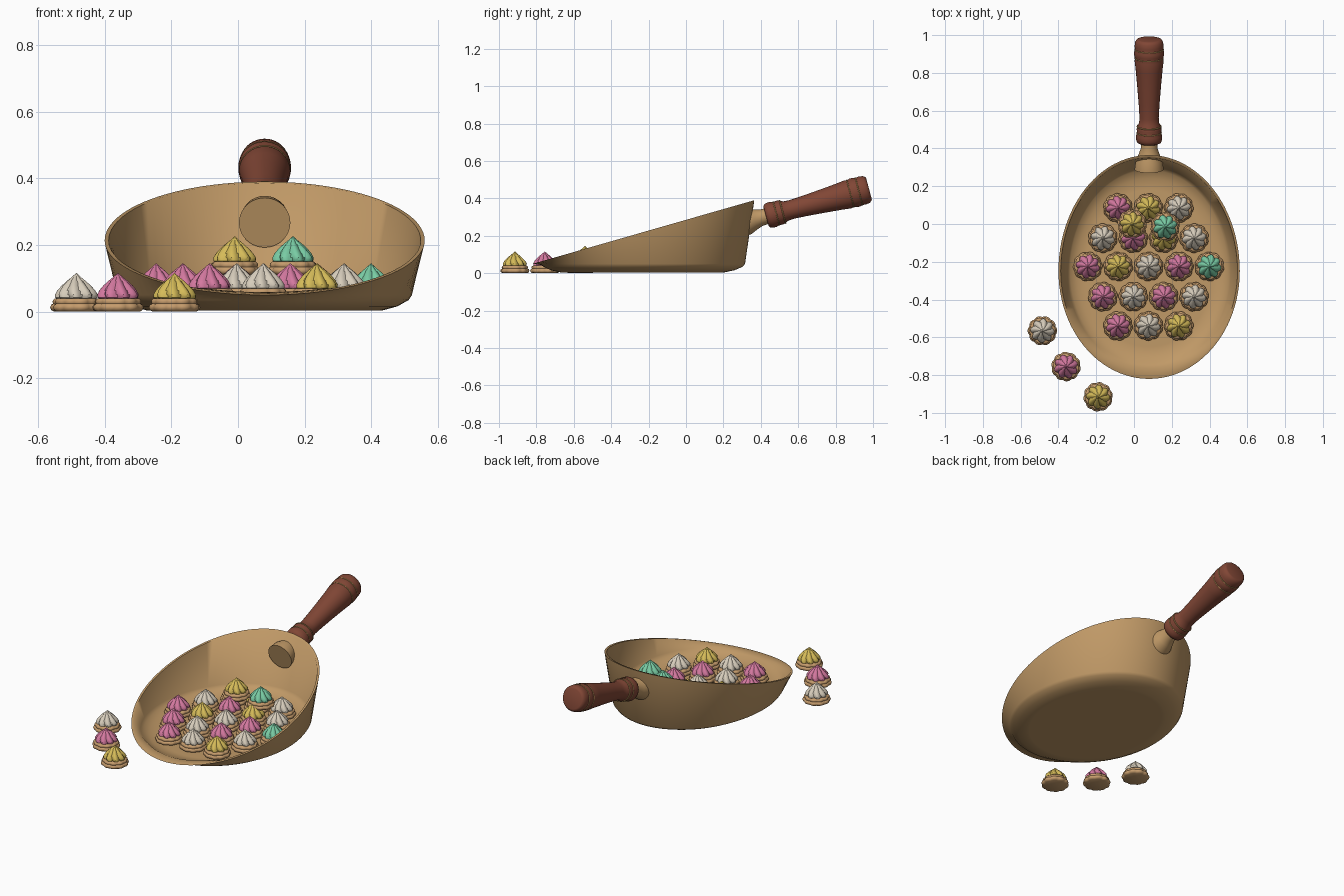
import bpy
from math import sin, cos, pi, radians

if "Cube" in bpy.data.objects:
    bpy.data.objects.remove(bpy.data.objects["Cube"], do_unlink=True)


def material(name, r, g, b):
    m = bpy.data.materials.new(name)
    m.use_nodes = True
    m.diffuse_color = (r, g, b, 1)
    m.node_tree.nodes["Principled BSDF"].inputs["Base Color"].default_value = (r, g, b, 1)
    return m


TAN = material("tan wood", 0.53, 0.32, 0.135)
BROWN = material("red brown wood", 0.22, 0.062, 0.036)
GOLD = material("dull gold", 0.42, 0.26, 0.09)
BISCUIT = material("biscuit", 0.56, 0.33, 0.15)
ICING = {
    "white": material("white icing", 0.68, 0.61, 0.50),
    "pink": material("pink icing", 0.66, 0.19, 0.35),
    "yellow": material("yellow icing", 0.67, 0.50, 0.10),
    "green": material("green icing", 0.19, 0.60, 0.37),
}


def loft(name, rings, mat, angle):
    """Skin a stack of closed rings and cap both ends."""
    n = len(rings[0])
    verts = [p for ring in rings for p in ring]
    faces = []
    for k in range(len(rings) - 1):
        for i in range(n):
            j = (i + 1) % n
            faces.append((k * n + i, k * n + j, (k + 1) * n + j, (k + 1) * n + i))
    last = (len(rings) - 1) * n
    faces += [tuple(reversed(range(n))), tuple(range(last, last + n))]
    mesh = bpy.data.meshes.new(name)
    mesh.from_pydata(verts, [], faces)
    mesh.materials.append(mat)
    obj = bpy.data.objects.new(name, mesh)
    bpy.context.collection.objects.link(obj)
    bpy.ops.object.select_all(action="DESELECT")
    obj.select_set(True)
    bpy.context.view_layer.objects.active = obj
    bpy.ops.object.shade_smooth_by_angle(angle=radians(angle))
    return obj


def lathe(name, profile, mat, n=40, wave=lambda a, z: 1, angle=35):
    rings = []
    for r, z in profile:
        ring = []
        for i in range(n):
            a = 2 * pi * i / n
            q = r * wave(a, z)
            ring.append((q * cos(a), q * sin(a), z))
        rings.append(ring)
    return loft(name, rings, mat, angle)


# Scoop bowl: egg outline, sloping rim, flat floor
CX, CY = 0.08, -0.25


def bowl_ring(scale, height, n=96):
    ring = []
    for i in range(n):
        a = 2 * pi * i / n
        x = CX + 0.48 * scale * cos(a)
        y = CY + (0.615 if sin(a) > 0 else 0.57) * scale * sin(a)
        rim = 0.05 + 0.34 * (y + 0.82) / 1.185
        ring.append((x, y, height(max(rim, 0.048))))
    return ring


loft("scoop_bowl", [
    bowl_ring(0.70, lambda rim: 0.003),
    bowl_ring(0.73, lambda rim: 0.003),
    bowl_ring(0.83, lambda rim: 0.016),
    bowl_ring(0.90, lambda rim: min(0.035, rim * 0.55)),
    bowl_ring(0.92, lambda rim: min(0.05, rim * 0.7)),
    bowl_ring(1.0, lambda rim: rim),
    bowl_ring(0.975, lambda rim: rim),
    bowl_ring(0.90, lambda rim: min(0.07, rim * 0.88)),
    bowl_ring(0.87, lambda rim: min(0.052, rim * 0.8)),
    bowl_ring(0.80, lambda rim: 0.036),
    bowl_ring(0.73, lambda rim: 0.029),
    bowl_ring(0.70, lambda rim: 0.029),
], TAN, 72)

# Handle parts share one tilted axis
handle_parts = [
    lathe("handle_socket", [(0.077, -0.135), (0.071, -0.09), (0.056, -0.055),
                            (0.044, -0.02), (0.042, 0.03)], TAN),
    lathe("handle_grip", [
        (0.052, 0.008), (0.064, 0.014), (0.069, 0.03), (0.069, 0.05), (0.064, 0.065),
        (0.066, 0.085), (0.063, 0.1), (0.053, 0.118), (0.051, 0.15), (0.055, 0.22),
        (0.063, 0.32), (0.071, 0.41), (0.077, 0.46), (0.074, 0.475), (0.079, 0.49),
        (0.079, 0.51), (0.075, 0.522), (0.077, 0.54), (0.074, 0.562),
        (0.066, 0.575), (0.058, 0.578)], BROWN, angle=50),
]
for i, (r, z) in enumerate([(0.064, 0.065), (0.063, 0.1), (0.074, 0.475), (0.075, 0.522)]):
    bpy.ops.mesh.primitive_torus_add(major_radius=r, minor_radius=0.0035,
                                     major_segments=40, minor_segments=8)
    band = bpy.context.object
    band.name = f"handle_band_{i + 1}"
    band.data.materials.append(GOLD)
    for v in band.data.vertices:
        v.co.z += z
    handle_parts.append(band)
for part in handle_parts:
    part.location = (CX, 0.42, 0.302)
    part.rotation_euler.x = -radians(75)

# Iced biscuits: scalloped base and fluted, twisted icing peak
base = lathe("biscuit_base", [
    (0.064, 0.0), (0.073, 0.005), (0.076, 0.013), (0.073, 0.021), (0.067, 0.024),
    (0.069, 0.029), (0.068, 0.035), (0.062, 0.04)],
    BISCUIT, 60, lambda a, z: 0.96 + 0.07 * abs(cos(5 * a)), 50)


def flutes(a, z):
    return 0.78 + 0.24 * abs(cos(4 * (a + 5 * z)))


peaks = {}
for colour, mat in ICING.items():
    peaks[colour] = lathe(f"icing_{colour}", [
        (0.054, 0.036), (0.062, 0.042), (0.063, 0.052), (0.056, 0.064), (0.044, 0.078),
        (0.029, 0.092), (0.014, 0.104), (0.005, 0.112), (0.001, 0.116)],
        mat, 64, flutes, 40)

FLOOR, TOP = 0.029, 0.11
rows = [
    (0.085, FLOOR, -0.085, "pink yellow white"),
    (-0.075, FLOOR, -0.165, "white pink yellow white"),
    (-0.225, FLOOR, -0.245, "pink yellow white pink green"),
    (-0.385, FLOOR, -0.165, "pink white pink white"),
    (-0.54, FLOOR, -0.085, "pink white yellow"),
    (0.0, TOP, -0.01, "yellow"), (-0.015, TOP, 0.165, "green"),
    (-0.565, 0, -0.485, "white"), (-0.755, 0, -0.36, "pink"), (-0.915, 0, -0.19, "yellow"),
]
count = 0
for y, z, x, colours in rows:
    for i, colour in enumerate(colours.split()):
        count += 1
        for source, name in ((base, "biscuit"), (peaks[colour], "icing_peak")):
            piece = bpy.data.objects.new(f"{name}_{count}", source.data)
            piece.location = (x + 0.161 * i, y, z)
            piece.rotation_euler.z = 0.4 * count
            bpy.context.collection.objects.link(piece)

# Remove the pattern pieces; the placed copies keep their meshes
for obj in [base, *peaks.values()]:
    bpy.data.objects.remove(obj, do_unlink=True)
